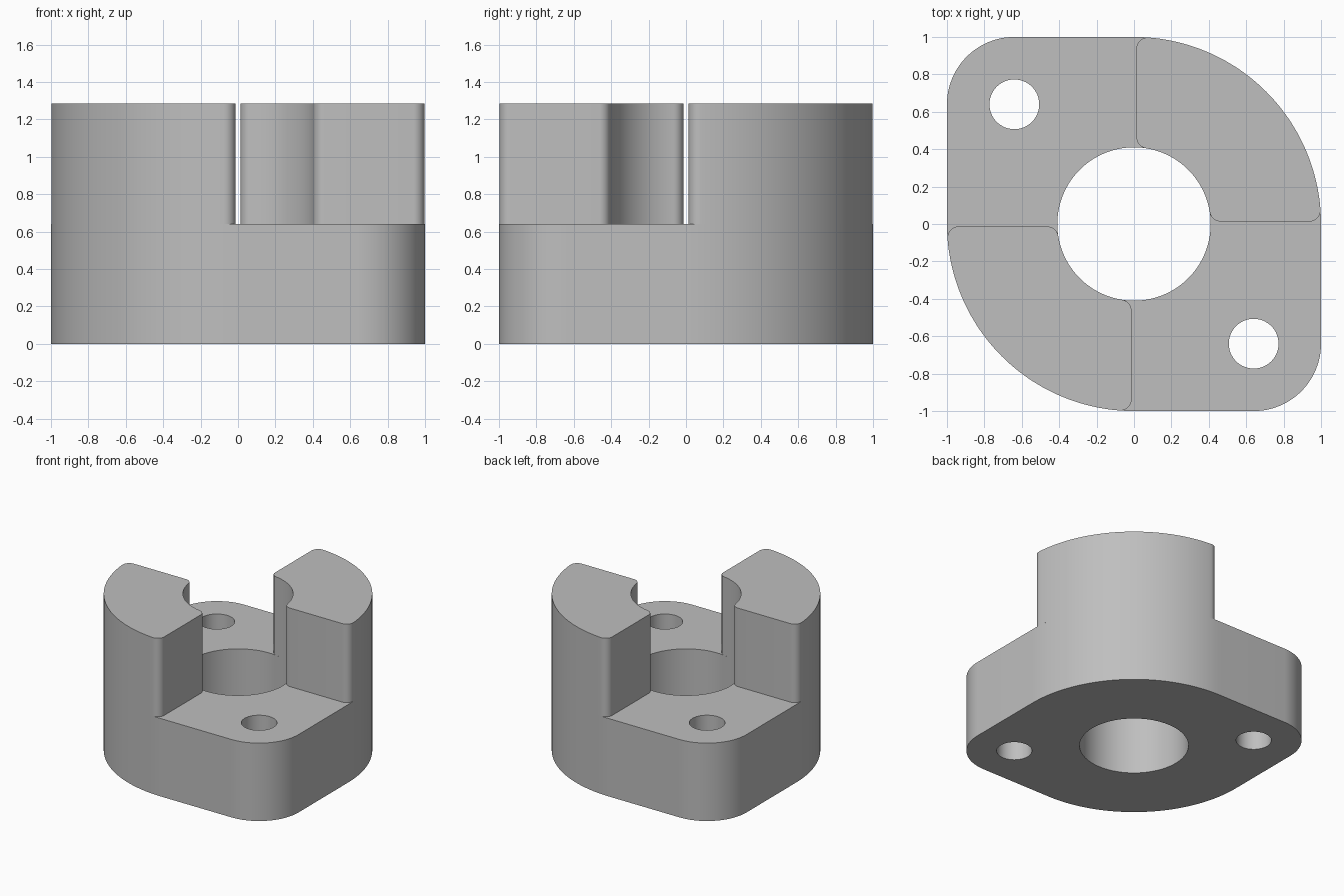
import bpy, bmesh
from math import sin, cos, pi, atan2, sqrt

BASE_H, TOP = 0.64, 1.285
BORE, GAP, FILLET = 0.41, 0.013, 0.06

cube = bpy.data.objects.get("Cube")
if cube:
    bpy.data.objects.remove(cube, do_unlink=True)

grey = bpy.data.materials.new("plain grey")
grey.use_nodes = True
grey.diffuse_color = (0.52, 0.52, 0.52, 1)
grey.node_tree.nodes["Principled BSDF"].inputs["Base Color"].default_value = grey.diffuse_color


def arc(cx, cy, r, a0, a1, n):
    return [(cx + r * cos(a0 + (a1 - a0) * i / n), cy + r * sin(a0 + (a1 - a0) * i / n))
            for i in range(n + 1)]


def extrude(name, points, z0, z1):
    """Closed prism from a counter-clockwise outline."""
    bm = bmesh.new()
    face = bm.faces.new([bm.verts.new((x, y, z0)) for x, y in points])
    top = bmesh.ops.extrude_face_region(bm, geom=[face], use_keep_orig=True)
    verts = [g for g in top["geom"] if isinstance(g, bmesh.types.BMVert)]
    bmesh.ops.translate(bm, verts=verts, vec=(0, 0, z1 - z0))
    bmesh.ops.remove_doubles(bm, verts=bm.verts, dist=1e-5)
    bmesh.ops.recalc_face_normals(bm, faces=bm.faces)
    mesh = bpy.data.meshes.new(name)
    bm.to_mesh(mesh)
    bm.free()
    mesh.materials.append(grey)
    obj = bpy.data.objects.new(name, mesh)
    bpy.context.collection.objects.link(obj)
    return obj


def activate(obj):
    bpy.ops.object.select_all(action="DESELECT")
    obj.select_set(True)
    bpy.context.view_layer.objects.active = obj


def smooth(obj):
    activate(obj)
    bpy.ops.object.shade_smooth_by_angle(angle=pi / 6)


def drill(obj, x, y, r, n):
    """Cut a vertical through hole."""
    cutter = extrude("drill", arc(x, y, r, 0, 2 * pi, n)[:-1], -0.2, BASE_H + 0.2)
    cutter.hide_render = True
    mod = obj.modifiers.new("hole", "BOOLEAN")
    mod.operation, mod.solver, mod.object = "DIFFERENCE", "EXACT", cutter
    activate(obj)
    bpy.ops.object.modifier_apply(modifier=mod.name)
    bpy.data.objects.remove(cutter, do_unlink=True)


# Flange: two big quarter rounds alternate with two small corner rounds
outline = []
for quarter, (sx, sy) in enumerate([(1, 1), (-1, 1), (-1, -1), (1, -1)]):
    r = 1.0 if sx == sy else 0.36
    a = quarter * pi / 2
    outline += arc(sx * (1 - r), sy * (1 - r), r, a, a + pi / 2, 48 if sx == sy else 24)
flange = extrude("flange_base", outline, 0, BASE_H)
drill(flange, 0, 0, BORE, 128)
for s in (1, -1):
    drill(flange, -s * 0.64, s * 0.64, 0.133, 64)
smooth(flange)

# Jaws: quarter rings with vertical edges rounded tangent to arcs and flats
c = GAP + FILLET
out_c = sqrt((1 - FILLET) ** 2 - c * c)
in_c = sqrt((BORE + FILLET) ** 2 - c * c)
out_a, in_a = atan2(c, out_c), atan2(c, in_c)
jaw = arc(out_c, c, FILLET, -pi / 2, out_a, 10)
jaw += arc(0, 0, 1, out_a, pi / 2 - out_a, 46)
jaw += arc(c, out_c, FILLET, pi / 2 - out_a, pi, 10)
jaw += arc(c, in_c, FILLET, pi, 1.5 * pi - in_a, 10)
jaw += arc(0, 0, BORE, pi / 2 - in_a, in_a, 26)
jaw += arc(in_c, c, FILLET, pi + in_a, 1.5 * pi, 10)
for name, s in (("back_left_jaw", 1), ("front_right_jaw", -1)):
    smooth(extrude(name, [(s * x, s * y) for x, y in jaw], BASE_H, TOP))
